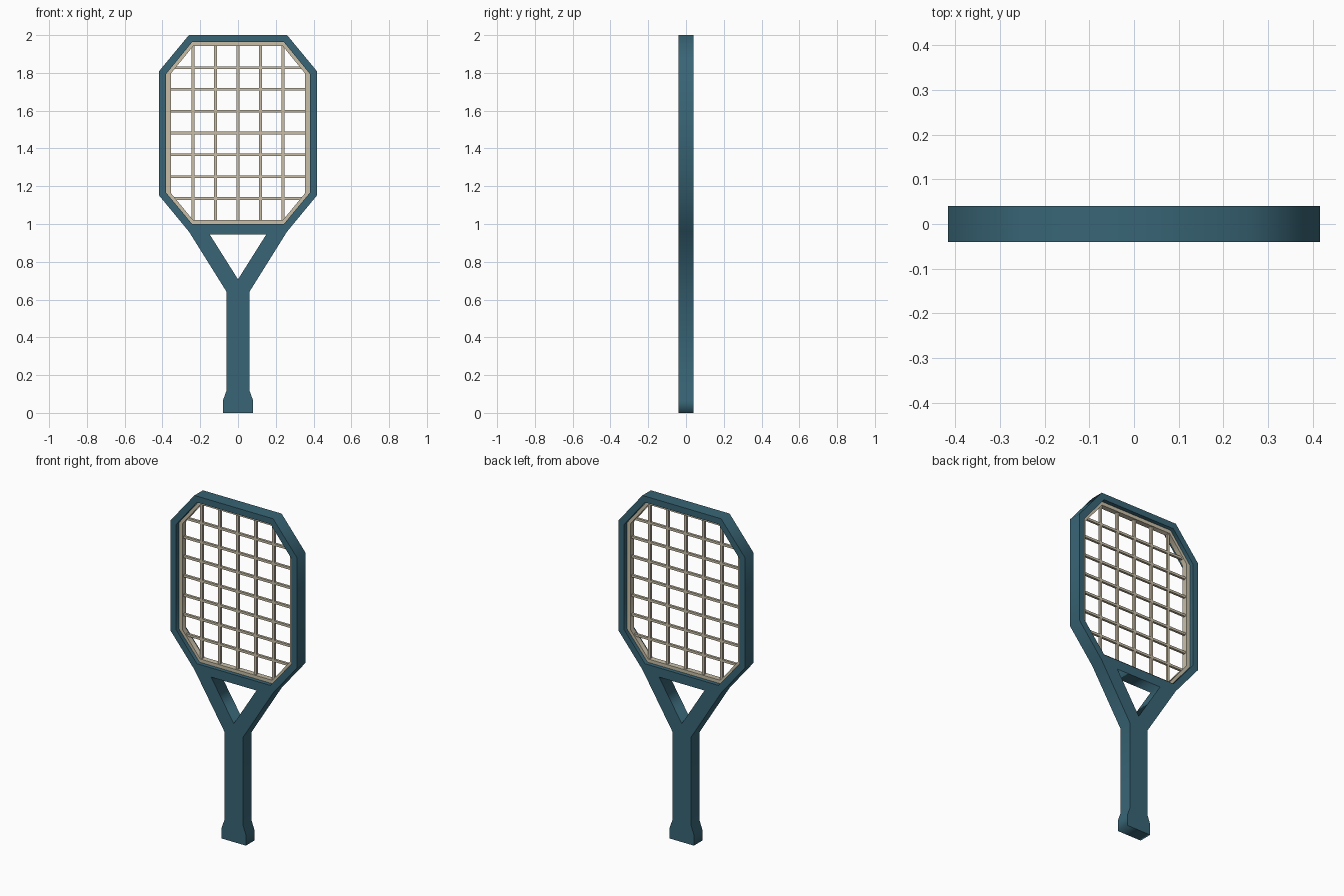
import bpy

if "Cube" in bpy.data.objects:
    bpy.data.objects.remove(bpy.data.objects["Cube"])


def material(name, color):
    m = bpy.data.materials.new(name)
    m.diffuse_color = color
    m.use_nodes = True
    m.node_tree.nodes["Principled BSDF"].inputs["Base Color"].default_value = m.diffuse_color
    return m


def mirrored(half):
    """Close a right-hand half outline (x, z) by mirroring it across x = 0."""
    return half + [(-x, z) for x, z in reversed(half) if x > 0]


def plate(name, outlines, half_depth, mat):
    """Extruded flat plate; inner outlines become holes."""
    cu = bpy.data.curves.new(name, 'CURVE')
    cu.dimensions = '2D'
    cu.fill_mode = 'BOTH'
    cu.extrude = half_depth
    for pts in outlines:
        sp = cu.splines.new('POLY')
        sp.points.add(len(pts) - 1)
        for p, (x, z) in zip(sp.points, pts):
            p.co = (x, z, 0, 1)
        sp.use_cyclic_u = True
    cu.materials.append(mat)
    ob = bpy.data.objects.new(name, cu)
    ob.rotation_euler.x = 1.5707963
    bpy.context.collection.objects.link(ob)
    bpy.ops.object.select_all(action='DESELECT')
    ob.select_set(True)
    bpy.context.view_layer.objects.active = ob
    bpy.ops.object.convert(target='MESH')
    return ob


def string(name, center, size, mat):
    bpy.ops.mesh.primitive_cube_add(size=1, location=center)
    ob = bpy.context.object
    ob.name = name
    ob.scale = size
    ob.data.materials.append(mat)


teal = material("frame_teal", (0.04, 0.13, 0.18, 1))
cream = material("string_cream", (0.58, 0.52, 0.39, 1))

# Frame, throat and handle in one profile with two openings
outline = mirrored([(0.08, 0), (0.08, 0.065), (0.06, 0.12), (0.06, 0.64),
                    (0.26, 0.96), (0.417, 1.15), (0.417, 1.81), (0.26, 2.0)])
opening = mirrored([(0.243, 1.0), (0.38, 1.165), (0.38, 1.795), (0.243, 1.963)])
throat = mirrored([(0, 0.707), (0.15, 0.945)])
plate("frame_and_handle", [outline, opening, throat], 0.04, teal)

# Recessed inner rim holding the strings
rim_inner = mirrored([(0.237, 1.02), (0.355, 1.163), (0.355, 1.797), (0.237, 1.942)])
plate("string_rim", [opening, rim_inner], 0.016, cream)

# String grid
T = 0.014
for i in range(-2, 3):
    string(f"vertical_string_{i + 3}", (i * 0.119, 0, 1.4815), (T, T, 0.935), cream)
for j in range(-3, 4):
    half = 0.35 if abs(j) == 3 else 0.365
    string(f"cross_string_{j + 4}", (0, 0, 1.4815 + j * 0.1155), (2 * half, T, T), cream)
